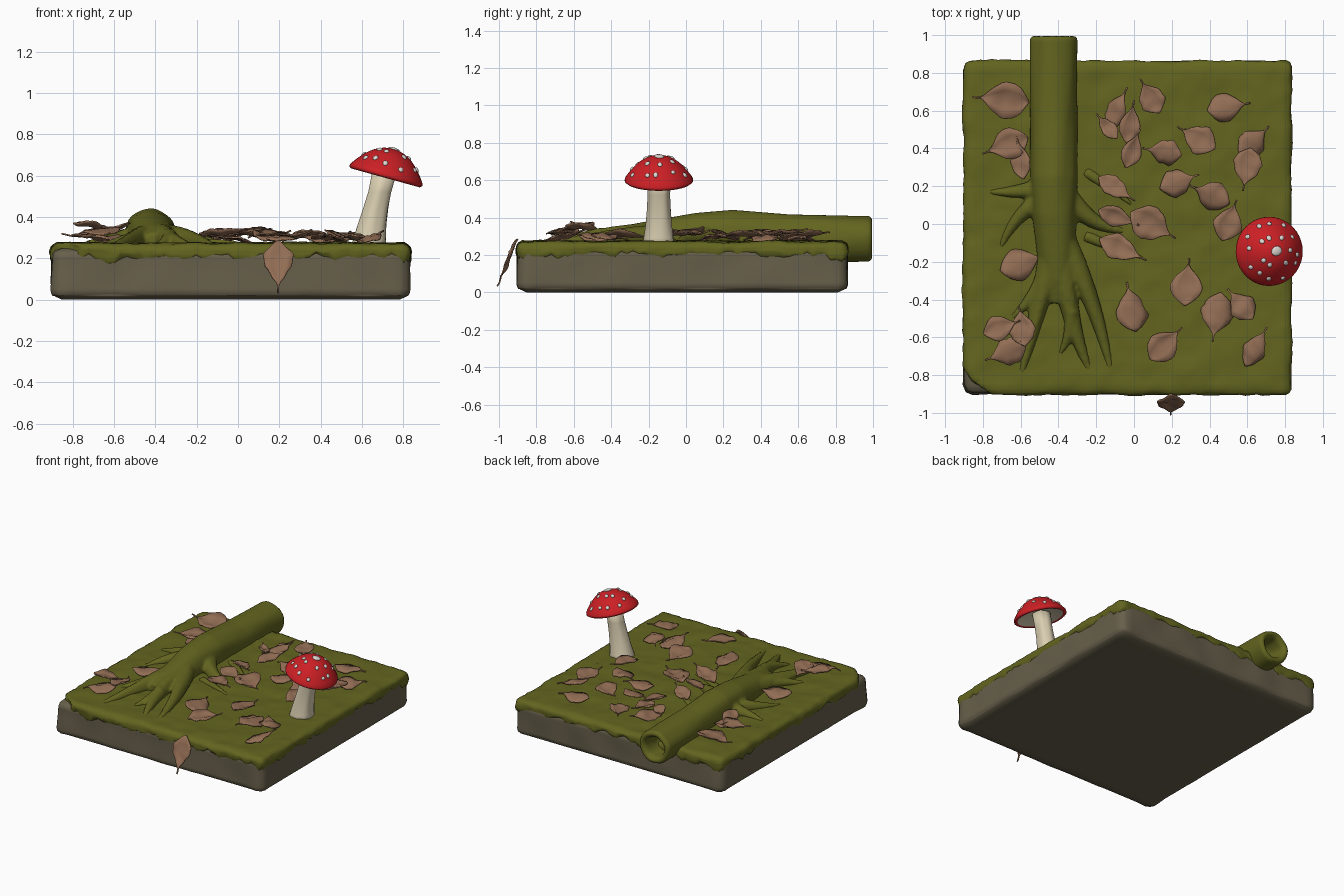
import bpy
import bmesh
import math
import random
from mathutils import Matrix, Vector, noise

random.seed(4)
if "Cube" in bpy.data.objects:
    bpy.data.objects.remove(bpy.data.objects["Cube"])


def material(name, red, green, blue):
    mat = bpy.data.materials.new(name)
    mat.use_nodes = True
    mat.diffuse_color = (red, green, blue, 1)
    shader = next(n for n in mat.node_tree.nodes if n.type == "BSDF_PRINCIPLED")
    shader.inputs["Base Color"].default_value = (red, green, blue, 1)
    shader.inputs["Roughness"].default_value = 0.8
    return mat


STONE = material("stone grey brown", 0.135, 0.115, 0.07)
MOSS = material("moss green", 0.125, 0.13, 0.014)
LEAF = material("dry leaf brown", 0.29, 0.155, 0.09)
RED = material("cap red", 0.6, 0.014, 0.018)
CREAM = material("stalk cream", 0.7, 0.62, 0.44)
WHITE = material("wart white", 0.72, 0.68, 0.64)


def finish(name, bm, *mats):
    bmesh.ops.recalc_face_normals(bm, faces=bm.faces)
    mesh = bpy.data.meshes.new(name)
    bm.to_mesh(mesh)
    bm.free()
    for mat in mats:
        mesh.materials.append(mat)
    for poly in mesh.polygons:
        poly.use_smooth = True
    obj = bpy.data.objects.new(name, mesh)
    bpy.context.collection.objects.link(obj)
    return obj


def loft(bm, rings, axis, sides=24, rough=0.0):
    """Skin circles (centre, radius) that all face along one axis."""
    turn = Vector(axis).to_track_quat("Z", "Y")
    loops = []
    for centre, radius in rings:
        loop = []
        for k in range(sides):
            a = math.tau * k / sides
            arm = turn @ Vector((math.cos(a), math.sin(a), 0))
            bump = 1 + rough * noise.noise(Vector(centre) * 4 + arm * 1.5)
            loop.append(bm.verts.new(Vector(centre) + arm * radius * bump))
        loops.append(loop)
    for low, high in zip(loops, loops[1:]):
        for k in range(sides):
            n = (k + 1) % sides
            bm.faces.new((low[k], low[n], high[n], high[k]))
    bm.faces.new(loops[0])
    bm.faces.new(loops[-1])


def rounded_block(name, low, high, radius, cuts, mat, shape):
    bm = bmesh.new()
    bmesh.ops.create_cube(bm, size=1)
    bmesh.ops.subdivide_edges(bm, edges=bm.edges[:], cuts=cuts, use_grid_fill=True)
    low, high = Vector(low), Vector(high)
    for v in bm.verts:
        p = Vector([l + (c + 0.5) * (h - l) for l, h, c in zip(low, high, v.co)])
        core = Vector([min(max(c, l + radius), h - radius)
                       for l, h, c in zip(low, high, p)])
        out = (p - core).normalized()
        v.co = shape(core + out * radius, out)
    return finish(name, bm, mat)


# Stone slab with a gently worn surface
def worn(p, out):
    return p + out * 0.01 * noise.noise(p * 5) * (p.z > 0.02)


rounded_block("stone_slab", (-0.9, -0.9, 0), (0.83, 0.86, 0.25), 0.05, 36, STONE, worn)


# Moss blanket: lumpy top, ragged hem and one bare corner
def mossy(p, out):
    lump = noise.noise(p * 7) * 0.009 + noise.noise(p * 21) * 0.007
    p = p + out * lump
    hem = max(0, min(1, (0.255 - p.z) / 0.05))
    side = Vector((p.x, p.y, 0))
    p.z += hem * (0.035 * noise.noise(side * 9) + 0.03 * noise.noise(side * 24))
    bare = -1.67 - p.x - p.y + 0.04 * noise.noise(p * 10)
    if bare > 0:
        p += Vector((bare, bare, 0)) / 2
    return p


rounded_block("moss_blanket", (-0.905, -0.905, 0.185), (0.835, 0.865, 0.273),
              0.04, 56, MOSS, mossy)

# Hollow log, running from inside the hole around the rim to the root end
bm = bmesh.new()
log = [(0.84, 0.285, 0.065), (0.975, 0.285, 0.075), (1.0, 0.285, 0.1),
       (0.985, 0.285, 0.123), (0.8, 0.287, 0.126), (0.55, 0.295, 0.126),
       (0.25, 0.31, 0.128), (0.05, 0.305, 0.118), (-0.15, 0.285, 0.105),
       (-0.3, 0.27, 0.09), (-0.42, 0.25, 0.07)]
loft(bm, [((-0.425 + 0.045 * max(0, 0.1 - y), y, z), r) for y, z, r in log],
     (0, -1, 0), 32, 0.08)

# Roots: start, bend, end, thickness
roots = [
    ((-0.46, 0.2), (-0.6, 0.16), (-0.77, 0.17), 0.06),
    ((-0.46, 0.14), (-0.62, 0.08), (-0.71, -0.13), 0.06),
    ((-0.38, 0.2), (-0.26, -0.02), (-0.03, -0.04), 0.07),
    ((-0.43, -0.1), (-0.5, -0.45), (-0.6, -0.8), 0.075),
    ((-0.45, -0.2), (-0.53, -0.42), (-0.68, -0.52), 0.05),
    ((-0.38, -0.2), (-0.34, -0.55), (-0.23, -0.79), 0.07),
    ((-0.33, -0.45), (-0.33, -0.6), (-0.4, -0.7), 0.045),
    ((-0.37, -0.1), (-0.2, -0.4), (-0.12, -0.79), 0.07),
    ((-0.26, -0.06), (-0.1, -0.13), (0.1, -0.2), 0.035),
    ((-0.26, 0.28), (-0.12, 0.19), (0.02, 0.08), 0.035),
]
for start, bend, end, thick in roots:
    a, b, c = (Vector((*p, z)) for p, z in zip((start, bend, end), (0.3, 0.29, 0.255)))
    if thick < 0.04:
        a.z = 0.25
    rings = []
    for i in range(11):
        t = i / 10
        centre = a * (1 - t) ** 2 + b * 2 * t * (1 - t) + c * t * t
        rings.append((centre, thick * (1 - 0.75 * t)))
    loft(bm, rings, c - a, 12, 0.15)
wood = finish("mossy_log_and_roots", bm, MOSS)
blend = wood.modifiers.new("blend", "REMESH")
blend.mode = "VOXEL"
blend.voxel_size = 0.011
blend.use_smooth_shade = True
soften = wood.modifiers.new("soften", "SMOOTH")
soften.iterations = 4


# Fallen leaves: pointed ovals with a folded midrib and a short stalk
def leaf(name, length, width, matrix, curl):
    bm = bmesh.new()
    rows, steps = [], 14
    seed = Vector((random.random() * 50, 0, 0))
    for i in range(steps + 1):
        t = i / steps
        half = width / 2 * math.sin(math.pi * min(1, t * 1.18) ** 0.85)
        half = max(half * (1 + 0.2 * noise.noise(seed + Vector((t * 6, 0, 0)))), 0.004)
        row = []
        for s in (-1, -0.5, 0, 0.5, 1):
            x, y = (t - 0.45) * length * 1.15, s * half
            z = curl * (abs(s) * half * 0.6 + (t - 0.5) ** 2 * length * 0.4)
            z += 0.012 * noise.noise(seed + Vector((x, y, 0)) * 18)
            row.append(bm.verts.new((x, y, z)))
        rows.append(row)
    for one, two in zip(rows, rows[1:]):
        for k in range(4):
            bm.faces.new((one[k], two[k], two[k + 1], one[k + 1]))
    obj = finish(name, bm, LEAF)
    obj.matrix_world = matrix
    shell = obj.modifiers.new("thickness", "SOLIDIFY")
    shell.thickness = 0.007
    shell.offset = 0


def scatter(name, table, ratio, height, tilt):
    for i, (x, y, angle, length) in enumerate(table):
        place = (Matrix.Translation((x, y, height + random.uniform(0, 0.015)))
                 @ Matrix.Rotation(math.radians(angle), 4, "Z")
                 @ Matrix.Rotation(random.uniform(-tilt, tilt), 4, "X")
                 @ Matrix.Rotation(random.uniform(-tilt, tilt) / 2, 4, "Y"))
        leaf(f"{name}_{i + 1}", length, length * ratio, place, random.choice((0.5, -0.4)))


scatter("broad_leaf", [
    (-0.69, 0.66, 175, 0.26), (-0.67, 0.42, 200, 0.22), (0.09, 0.67, 120, 0.18),
    (0.16, 0.38, 170, 0.18), (0.49, 0.62, 10, 0.2), (0.34, 0.45, 150, 0.2),
    (0.63, 0.43, 45, 0.19), (0.6, 0.3, 260, 0.2), (0.23, 0.22, 20, 0.19),
    (0.41, 0.15, 155, 0.2), (0.5, 0.01, 70, 0.2), (0.09, 0, 330, 0.24),
    (-0.6, -0.21, 20, 0.22), (0.28, -0.32, 85, 0.22), (0.44, -0.48, 260, 0.23),
    (0.57, -0.43, 130, 0.18), (-0.01, -0.45, 100, 0.23), (0.16, -0.64, 45, 0.21)],
    0.77, 0.297, 0.2)
scatter("narrow_leaf", [
    (-0.6, 0.34, 100, 0.2), (-0.1, 0.6, 60, 0.22), (-0.02, 0.53, 80, 0.2),
    (-0.14, 0.51, 130, 0.15), (-0.01, 0.39, 70, 0.19), (-0.09, 0.04, 340, 0.2),
    (0.64, -0.66, 60, 0.21), (-0.07, -0.13, 335, 0.24), (-0.1, 0.19, 325, 0.2)],
    0.55, 0.305, 0.45)
scatter("piled_leaf", [
    (-0.67, -0.68, 200, 0.2), (-0.71, -0.55, 20, 0.18), (-0.59, -0.55, 100, 0.19)],
    0.75, 0.335, 0.3)

# Leaf hanging over the front edge
leaf("hanging_leaf", 0.24, 0.14, Matrix.Translation((0.195, -0.945, 0.17))
     @ Matrix.Rotation(math.radians(-90), 4, "Z")
     @ Matrix.Rotation(math.radians(68), 4, "Y"), 0.3)

# Mushroom stalk, flared at the foot and leaning to the left
bm = bmesh.new()
stalk = [(0.632, 0.25, 0.088), (0.638, 0.29, 0.08), (0.65, 0.36, 0.069),
         (0.667, 0.44, 0.062), (0.686, 0.52, 0.058), (0.71, 0.62, 0.062)]
loft(bm, [((x, -0.145, z), r) for x, z, r in stalk], (0, 0, 1), 28, 0.12)
finish("mushroom_stalk", bm, CREAM)

# Mushroom cap: red dome with a pale underside
RIM, DOME = 0.182, 0.125


def dome(r):
    return DOME * (1 - (r / RIM) ** 2.2)


profile = [(RIM * k / 12, dome(RIM * k / 12)) for k in range(1, 13)]
profile += [(0.183, -0.012), (0.172, -0.02), (0.16, -0.014), (0.06, 0.02)]
bm = bmesh.new()
loft(bm, [((0, 0, h), max(r, 0.004)) for r, h in profile], (0, 0, 1), 40)
bm.normal_update()
for face in bm.faces:
    middle = face.calc_center_median()
    face.material_index = int(middle.z < 0.03 and middle.xy.length < 0.165)
cap = finish("mushroom_cap", bm, RED, CREAM)
lean = Matrix.Translation((0.718, -0.145, 0.608)) @ Matrix.Rotation(0.27, 4, "Y")
cap.matrix_world = lean

# White warts in rings over the dome
bm = bmesh.new()
for count, ring, size in ((1, 0.004, 0.026), (7, 0.085, 0.013), (12, 0.145, 0.013)):
    for k in range(count):
        r = ring * random.uniform(0.9, 1.1)
        a = math.tau * (k + random.uniform(-0.25, 0.25)) / count
        slope = math.atan((dome(r) - dome(r + 0.01)) / 0.01)
        wide = size * random.uniform(0.8, 1.25)
        place = (Matrix.Rotation(a, 4, "Z") @ Matrix.Translation((r, 0, dome(r)))
                 @ Matrix.Rotation(slope, 4, "Y")
                 @ Matrix.Diagonal((wide, size, 0.008, 1)))
        bmesh.ops.create_icosphere(bm, subdivisions=2, radius=1, matrix=place)
finish("cap_warts", bm, WHITE).matrix_world = lean
